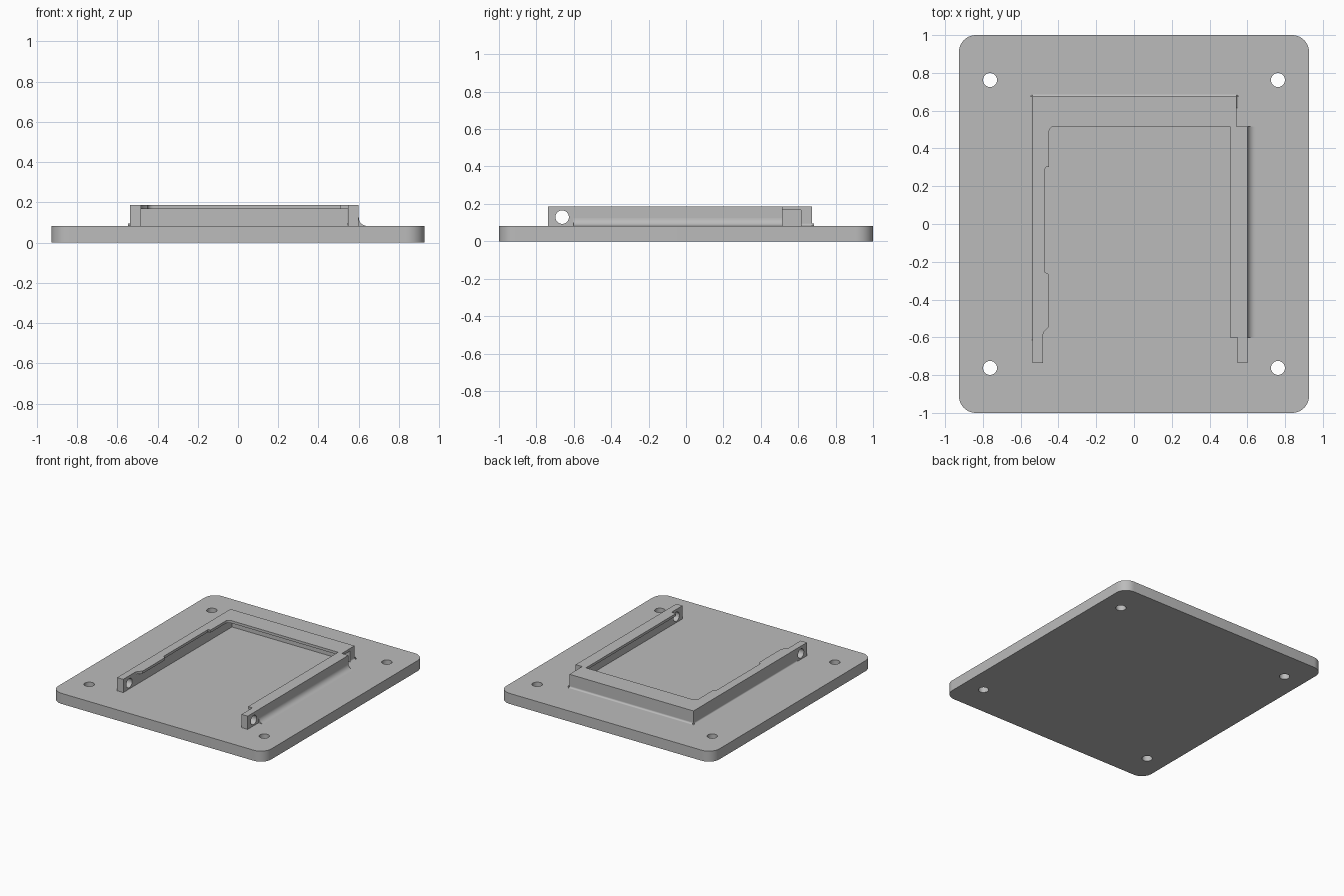
import bpy, bmesh, math
from mathutils import Matrix, Vector

if "Cube" in bpy.data.objects:
    bpy.data.objects.remove(bpy.data.objects["Cube"])

BASE_TOP, LIP_BOTTOM, FRAME_TOP = 0.083, 0.167, 0.187

grey = bpy.data.materials.new("mid grey")
grey.diffuse_color = (0.5, 0.5, 0.5, 1)
grey.use_nodes = True
grey.node_tree.nodes["Principled BSDF"].inputs["Base Color"].default_value = grey.diffuse_color


def prism(name, points, start, end, along="z"):
    """Extrude a closed outline along z (points are x, y) or along a wall (x, y, z points)."""
    bm = bmesh.new()
    if along == "z":
        verts = [bm.verts.new((x, y, start)) for x, y in points]
        offset = Vector((0, 0, end - start))
    else:
        verts = [bm.verts.new(p) for p in points]
        offset = Vector(end) - Vector(start)
    face = bm.faces.new(verts)
    new = bmesh.ops.extrude_face_region(bm, geom=[face])["geom"]
    bmesh.ops.translate(bm, vec=offset, verts=[v for v in new if isinstance(v, bmesh.types.BMVert)])
    bmesh.ops.recalc_face_normals(bm, faces=bm.faces)
    return finish(name, bm)


def finish(name, bm):
    mesh = bpy.data.meshes.new(name)
    bm.to_mesh(mesh)
    bm.free()
    mesh.materials.append(grey)
    obj = bpy.data.objects.new(name, mesh)
    bpy.context.collection.objects.link(obj)
    return obj


def cylinder(name, centre, radius, depth, axis="Z"):
    bm = bmesh.new()
    matrix = Matrix.Translation(centre)
    if axis == "X":
        matrix = matrix @ Matrix.Rotation(math.pi / 2, 4, "Y")
    bmesh.ops.create_cone(bm, cap_ends=True, segments=40, radius1=radius, radius2=radius,
                          depth=depth, matrix=matrix)
    return finish(name, bm)


def combine(target, other, operation):
    mod = target.modifiers.new(operation, "BOOLEAN")
    mod.object, mod.operation, mod.solver = other, operation, "EXACT"
    bpy.context.view_layer.objects.active = target
    bpy.ops.object.modifier_apply(modifier=mod.name)
    bpy.data.objects.remove(other)


def arc(cx, cy, r, a0, a1, steps=10):
    angles = [math.radians(a0 + (a1 - a0) * i / steps) for i in range(steps + 1)]
    return [(cx + r * math.cos(a), cy + r * math.sin(a)) for a in angles]


def fillet(name, start, end, outward, radius):
    """Concave fillet at the foot of a wall running from start to end."""
    section = [(0, 0)] + arc(radius, radius, radius, 270, 180)
    out = Vector((*outward, 0))
    points = [Vector((*start, BASE_TOP + h)) + out * d for d, h in section]
    return prism(name, points, (*start, 0), (*end, 0), "wall")


# Base plate with rounded corners and four mounting holes
W, H, R = 0.927, 1.0, 0.09
outline = (arc(W - R, H - R, R, 0, 90) + arc(-W + R, H - R, R, 90, 180)
           + arc(-W + R, -H + R, R, 180, 270) + arc(W - R, -H + R, R, 270, 360))
base = prism("base_plate", outline, 0, BASE_TOP)
for sx in (-1, 1):
    for sy in (-1, 1):
        combine(base, cylinder("hole", (sx * 0.762, sy * 0.762, 0.04), 0.037, 0.3), "DIFFERENCE")

# Frame: lower walls, open at the back right corner, below an overhanging lip
frame = prism("holder_frame", [(-0.537, -0.737), (-0.483, -0.737), (-0.483, 0.615),
                               (0.543, 0.615), (0.543, 0.674), (-0.537, 0.674)],
              BASE_TOP, LIP_BOTTOM)
right_wall = prism("right_wall", [(0.547, -0.737), (0.60, -0.737), (0.60, 0.515), (0.547, 0.515)],
                   BASE_TOP, LIP_BOTTOM)
lip_outline = [(-0.537, 0.674), (-0.537, -0.737), (-0.483, -0.737), (-0.483, -0.59),
               (-0.474, -0.567), (-0.45, -0.545), (-0.45, -0.27), (-0.457, -0.263),
               (-0.47, -0.256), (-0.47, 0.295), (-0.463, 0.302), (-0.45, 0.302)]
lip_outline += arc(-0.42, 0.487, 0.03, 180, 90, 6)
lip_outline += [(0.509, 0.517), (0.509, -0.602), (0.547, -0.602), (0.547, -0.737),
                (0.60, -0.737), (0.60, 0.515), (0.543, 0.515), (0.543, 0.674)]
lip = prism("lip", lip_outline, LIP_BOTTOM, FRAME_TOP)
combine(frame, right_wall, "UNION")
combine(frame, lip, "UNION")

# Pin hole through both arm ends
combine(frame, cylinder("pin_hole", (0, -0.662, 0.129), 0.036, 2, "X"), "DIFFERENCE")

# Fillets where the walls meet the plate
fillet("right_fillet", (0.60, -0.602), (0.60, 0.515), (1, 0), 0.042)
fillet("left_fillet", (-0.537, -0.615), (-0.537, 0.684), (-1, 0), 0.011)
fillet("back_fillet", (-0.547, 0.674), (0.553, 0.674), (0, 1), 0.013)
fillet("corner_fillet", (0.543, 0.615), (0.543, 0.684), (1, 0), 0.011)

# Smooth the curved faces and keep sharp edges
for obj in bpy.context.collection.objects:
    obj.select_set(True)
bpy.context.view_layer.objects.active = base
bpy.ops.object.shade_smooth_by_angle(angle=math.radians(30))
